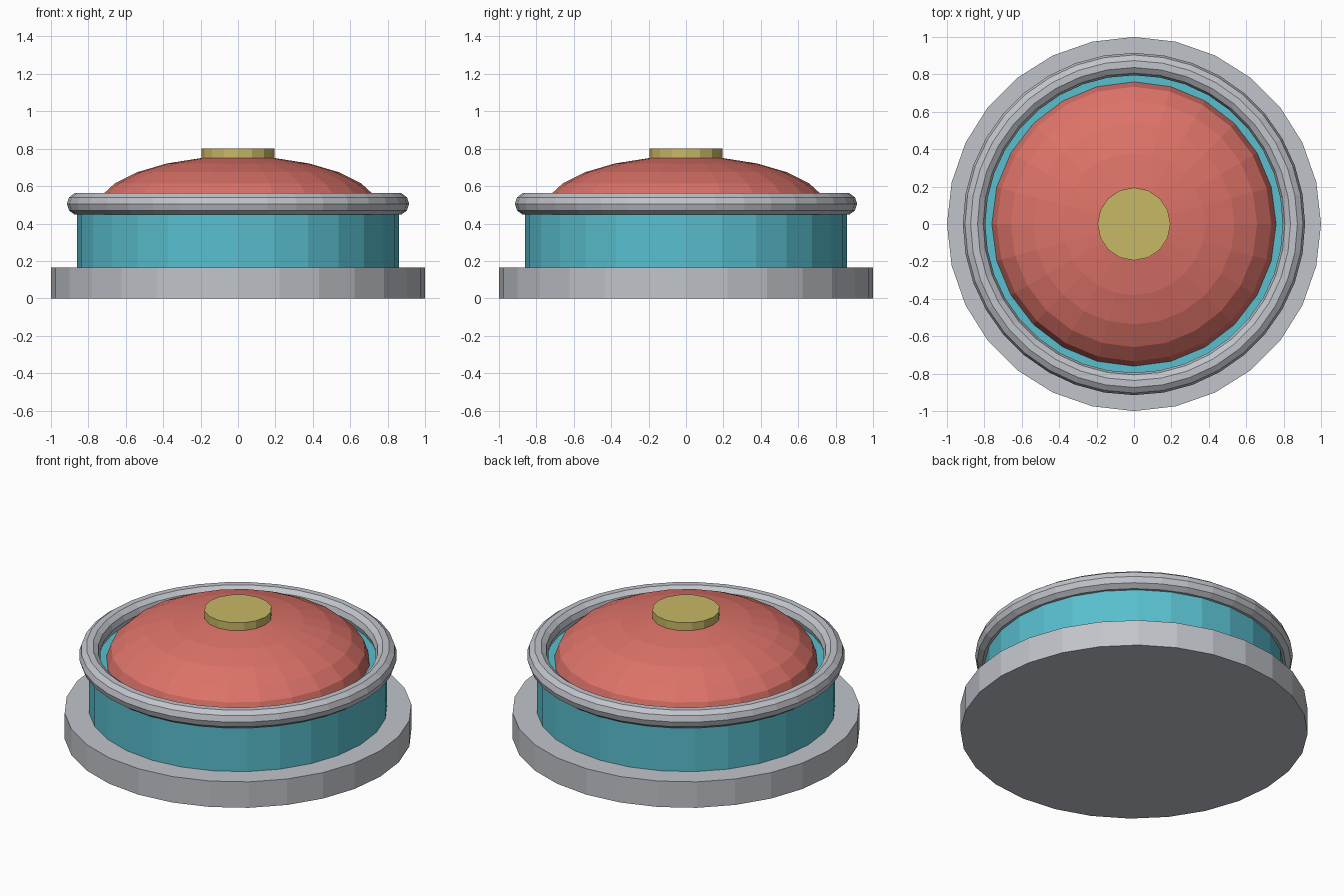
import bpy
import bmesh
from math import radians
from mathutils import Matrix

cube = bpy.data.objects.get("Cube")
if cube:
    bpy.data.objects.remove(cube, do_unlink=True)


def material(name, color):
    mat = bpy.data.materials.new(name)
    mat.use_nodes = True
    mat.diffuse_color = (*color, 1)
    mat.node_tree.nodes["Principled BSDF"].inputs["Base Color"].default_value = (*color, 1)
    return mat


grey = material("light grey", (0.53, 0.55, 0.59))
teal = material("teal", (0.10, 0.52, 0.62))
red = material("coral red", (0.72, 0.17, 0.14))
gold = material("pale gold", (0.58, 0.48, 0.13))


def disc(name, radius, bottom, top, sides, mat):
    """Flat-shaded cylinder between two heights."""
    bpy.ops.mesh.primitive_cylinder_add(
        vertices=sides, radius=radius, depth=top - bottom,
        location=(0, 0, (bottom + top) / 2))
    obj = bpy.context.object
    obj.name = name
    obj.data.materials.append(mat)
    return obj


# Foot, drum and the button on top
disc("base_plate", 1.0, 0, 0.165, 28, grey)
disc("drum", 0.86, 0.165, 0.47, 28, teal)
disc("top_button", 0.195, 0.74, 0.80, 16, gold)

# Rounded rim
bpy.ops.mesh.primitive_torus_add(
    major_radius=0.855, minor_radius=0.06, major_segments=36,
    minor_segments=10, location=(0, 0, 0.505))
rim = bpy.context.object
rim.name = "rim_ring"
rim.data.materials.append(grey)

# Flattened dome: upper half of a faceted sphere
bm = bmesh.new()
bmesh.ops.create_uvsphere(bm, u_segments=24, v_segments=12, radius=1)
bmesh.ops.delete(bm, geom=[v for v in bm.verts if v.co.z < -0.01], context="VERTS")
bmesh.ops.holes_fill(bm, edges=[e for e in bm.edges if e.is_boundary])
bmesh.ops.transform(bm, verts=bm.verts,
                    matrix=Matrix.Translation((0, 0, 0.47)) @ Matrix.Diagonal((0.76, 0.76, 0.29, 1)))
mesh = bpy.data.meshes.new("dome")
bm.to_mesh(mesh)
bm.free()
mesh.materials.append(red)
bpy.context.collection.objects.link(bpy.data.objects.new("dome", mesh))
